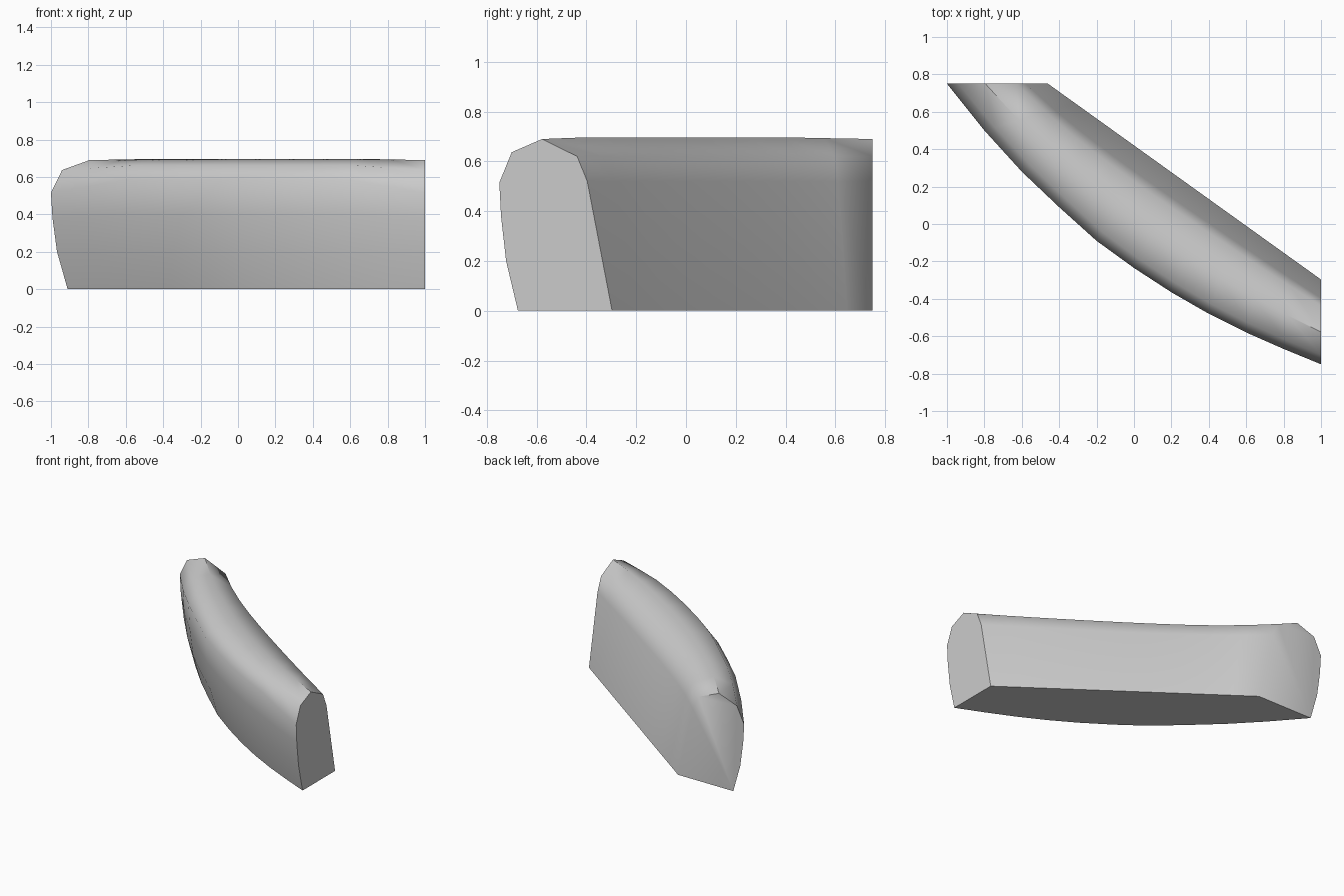
import bpy, bmesh, math
from mathutils import Vector

cube = bpy.data.objects.get("Cube")
if cube:
    bpy.data.objects.remove(cube, do_unlink=True)

# One plain grey
grey = bpy.data.materials.new("light grey")
grey.use_nodes = True
colour = (0.6, 0.6, 0.6, 1)
grey.diffuse_color = colour
grey.node_tree.nodes["Principled BSDF"].inputs["Base Color"].default_value = colour

# Bowed front edge: y at even steps of x from -1 to 1
FRONT_Y = [0.75, 0.50, 0.28, 0.09, -0.09, -0.235, -0.365, -0.48, -0.58, -0.668, -0.75]
# Straight rear foot
BACK_A, BACK_B = Vector((-0.46, 0.75, 0)), Vector((1, -0.297, 0))
# Cross-section: depth fraction from back to front, height at the ends, rise in the middle
PROFILE = [(0, 0, 0), (0.22, 0.52, 0), (0.31, 0.62, 0), (0.62, 0.69, 0.007),
           (0.89, 0.637, 0.025), (1, 0.515, 0.07), (0.985, 0.38, 0.02),
           (0.94, 0.2, 0), (0.835, 0.0, 0)]


def section(t, front_y):
    """Ring of points from rear foot over the top to the front foot."""
    back = BACK_A.lerp(BACK_B, t)
    front = Vector((-1 + 2 * t, front_y, 0))
    across = front - back
    ratio = (0.54 + (0.453 - 0.54) * t) / across.length
    middle = min(1, 5 * t, 5 * (1 - t))
    ring = []
    for f, z, rise in PROFILE:
        # Shoulders keep their width while the crown broadens
        if f < 0.5:
            f *= ratio
        elif f > 0.7:
            f = 1 - (1 - f) * ratio
        p = back + across * f
        p.z = z + rise * middle
        ring.append(p)
    return ring


# Loft the sections and cap both ends
bm = bmesh.new()
last = len(FRONT_Y) - 1
rings = [[bm.verts.new(p) for p in section(i / last, y)] for i, y in enumerate(FRONT_Y)]
n = len(PROFILE)
for a, b in zip(rings, rings[1:]):
    for j in range(n):
        k = (j + 1) % n
        bm.faces.new((a[j], a[k], b[k], b[j]))
bm.faces.new(rings[0])
bm.faces.new(rings[-1])
bmesh.ops.recalc_face_normals(bm, faces=bm.faces)
mesh = bpy.data.meshes.new("curved_block")
bm.to_mesh(mesh)
bm.free()
mesh.materials.append(grey)

block = bpy.data.objects.new("curved_block", mesh)
bpy.context.collection.objects.link(block)

# Smooth sides and crown, crisp ends and base
bpy.ops.object.select_all(action='DESELECT')
block.select_set(True)
bpy.context.view_layer.objects.active = block
bpy.ops.object.shade_smooth_by_angle(angle=math.radians(48))
